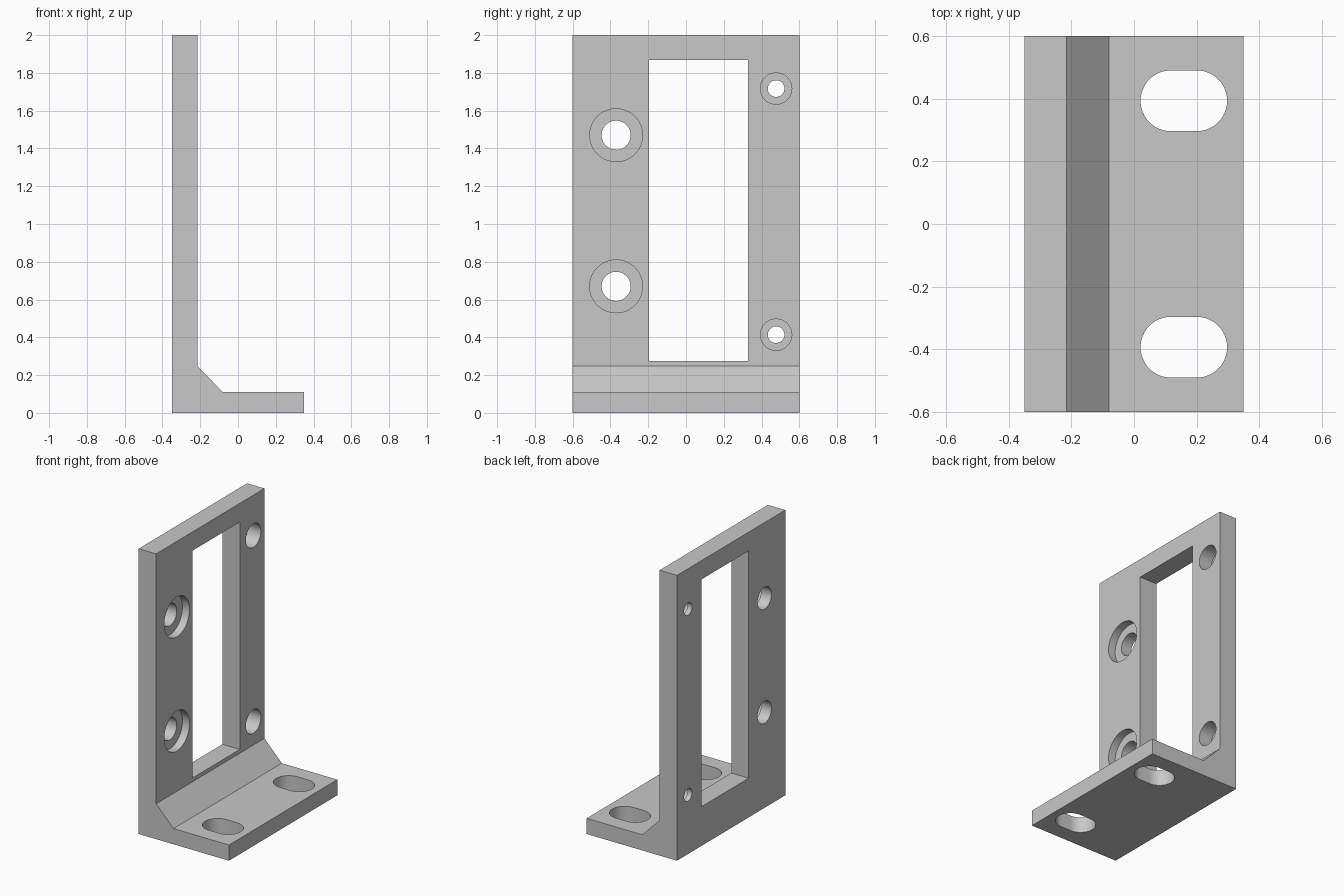
import bpy, bmesh, math
from mathutils import Matrix

cube = bpy.data.objects.get("Cube")
if cube:
    bpy.data.objects.remove(cube, do_unlink=True)

grey = bpy.data.materials.new("plain_grey")
grey.use_nodes = True
colour = (0.58, 0.58, 0.58, 1)
grey.diffuse_color = colour
grey.node_tree.nodes["Principled BSDF"].inputs["Base Color"].default_value = colour


def prism(name, outline, offset):
    """Solid made by sweeping a closed 3D outline along an offset."""
    bm = bmesh.new()
    face = bm.faces.new([bm.verts.new(p) for p in outline])
    swept = bmesh.ops.extrude_face_region(bm, geom=[face])["geom"]
    bmesh.ops.translate(bm, vec=offset, verts=[v for v in swept if isinstance(v, bmesh.types.BMVert)])
    bmesh.ops.recalc_face_normals(bm, faces=bm.faces)
    mesh = bpy.data.meshes.new(name)
    bm.to_mesh(mesh)
    bm.free()
    obj = bpy.data.objects.new(name, mesh)
    bpy.context.collection.objects.link(obj)
    mesh.materials.append(grey)
    return obj


def cut(target, cutter):
    """Subtract a cutter from the target, then discard it."""
    cutter.hide_render = True
    mod = target.modifiers.new("cut", "BOOLEAN")
    mod.operation, mod.solver, mod.object = "DIFFERENCE", "EXACT", cutter
    bpy.context.view_layer.objects.active = target
    bpy.ops.object.modifier_apply(modifier=mod.name)
    bpy.data.objects.remove(cutter, do_unlink=True)


def bore(x0, x1, y, z, r, n=64):
    """Cylinder cutter running along x."""
    ring = [(x0, y + r * math.cos(math.tau * i / n), z + r * math.sin(math.tau * i / n)) for i in range(n)]
    return prism("bore", ring, (x1 - x0, 0, 0))


def slot(x, y, half_straight, r, n=32):
    """Rounded slot cutter running along z."""
    ring = []
    for side in (1, -1):
        for i in range(n + 1):
            a = -math.pi / 2 + math.pi * i / n
            ring.append((x + side * (half_straight + r * math.cos(a)), y + side * r * math.sin(a), -0.1))
    return prism("slot", ring, (0, 0, 0.4))


# L-shaped body with a sloped inner corner
BACK, WALL, END, HALF = -0.35, -0.215, 0.35, 0.6
profile = [(BACK, 0), (END, 0), (END, 0.11), (-0.08, 0.11), (WALL, 0.248), (WALL, 2), (BACK, 2)]
bracket = prism("angle_bracket", [(x, -HALF, z) for x, z in profile], (0, 2 * HALF, 0))

# Rectangular window through the upright
window = [(-0.5, y, z) for y, z in ((-0.195, 0.275), (0.327, 0.275), (0.327, 1.868), (-0.195, 1.868))]
cut(bracket, prism("window", window, (0.4, 0, 0)))

# Stepped holes: y, z, recess radius, hole radius, recess depth
for y, z, recess, hole, depth in (
    (-0.37, 1.47, 0.14, 0.077, 0.055),
    (-0.37, 0.67, 0.14, 0.077, 0.055),
    (0.477, 1.717, 0.083, 0.044, 0.1),
    (0.477, 0.414, 0.083, 0.044, 0.1),
):
    cut(bracket, bore(WALL - depth, WALL + 0.1, y, z, recess))
    cut(bracket, bore(BACK - 0.1, WALL + 0.1, y, z, hole))

# Mounting slots through the foot
for side in (-1, 1):
    cut(bracket, slot(0.159, side * 0.393, 0.041, 0.097))

# Smooth bores with crisp edges
bpy.ops.object.select_all(action="DESELECT")
bracket.select_set(True)
bpy.context.view_layer.objects.active = bracket
bpy.ops.object.shade_smooth_by_angle(angle=math.radians(30))
